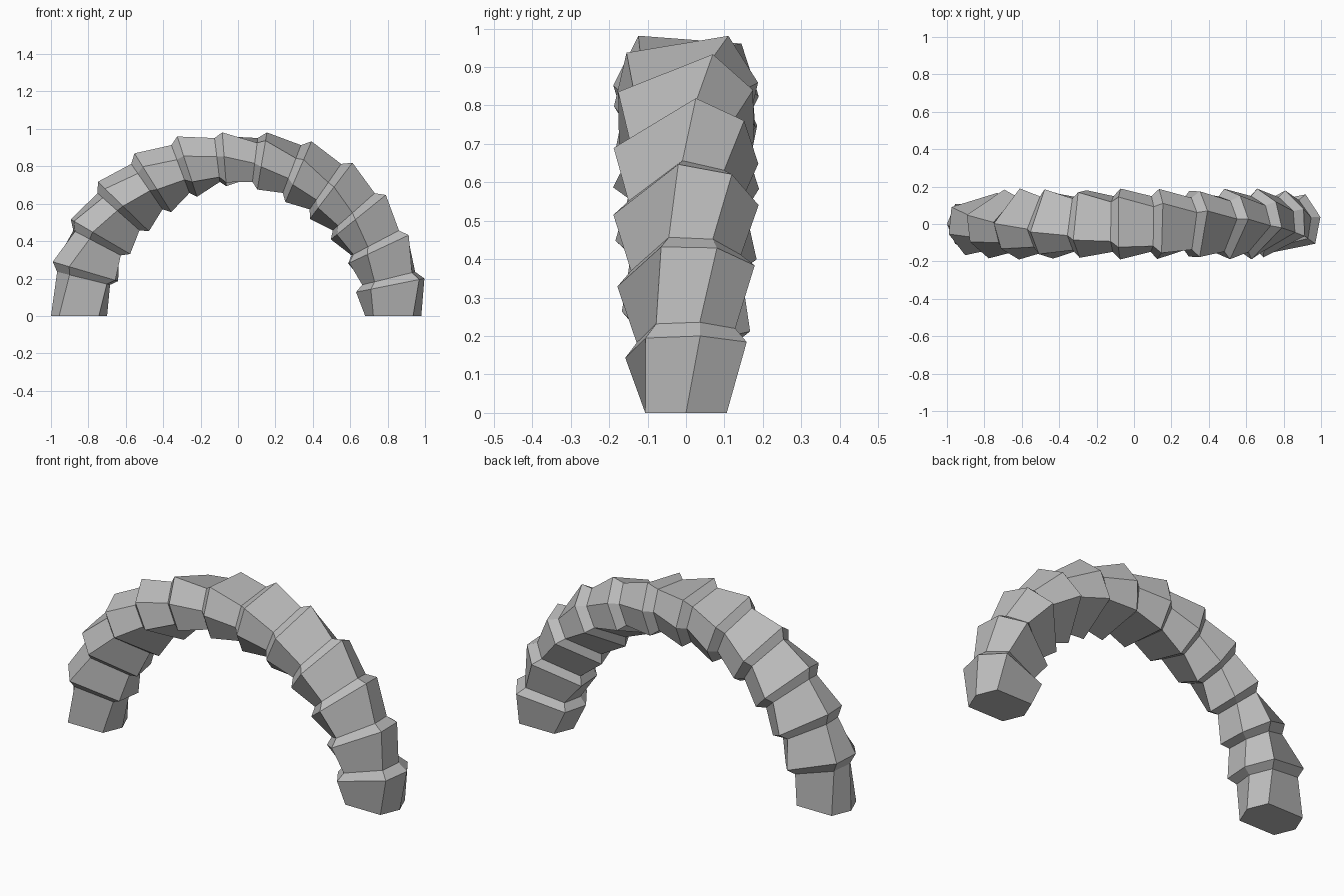
import bpy
import bmesh
from math import sin, cos, pi, radians

cube = bpy.data.objects.get("Cube")
if cube:
    bpy.data.objects.remove(cube, do_unlink=True)

SEGMENTS = 13          # flared links along the half circle
ARCH_RADIUS = 0.84
CENTRE_X = -0.01
NARROW, WIDE = 0.15, 0.19
STEP = pi / SEGMENTS
LEDGE = radians(2.6)   # arc between a link's wide rim and the next narrow neck
SECTION = [radians(a) for a in (-45, 0, 45, 135, 180, 225)]

# Plain grey material
grey = bpy.data.materials.new("stone_grey")
grey.use_nodes = True
colour = (0.5, 0.5, 0.5, 1.0)
grey.diffuse_color = colour
grey.node_tree.nodes["Principled BSDF"].inputs["Base Color"].default_value = colour


def add_ring(bm, angle, size):
    """Six-sided ring across the arch, twisted by the same angle it has travelled."""
    ring = []
    for a in SECTION:
        reach = ARCH_RADIUS + size * cos(a + angle)
        ring.append(bm.verts.new((CENTRE_X + reach * cos(angle),
                                  size * sin(a + angle),
                                  reach * sin(angle))))
    return ring


# Rings: narrow foot, then a wide rim and a narrow neck for each link
bm = bmesh.new()
rings = [add_ring(bm, 0, NARROW)]
for k in range(1, SEGMENTS):
    rings.append(add_ring(bm, k * STEP - LEDGE, WIDE))
    rings.append(add_ring(bm, k * STEP, NARROW))
rings.append(add_ring(bm, pi, NARROW))

# Skin between rings and closed feet
sides = len(SECTION)
for low, high in zip(rings, rings[1:]):
    for i in range(sides):
        j = (i + 1) % sides
        bm.faces.new((low[i], low[j], high[j], high[i]))
bm.faces.new(rings[0])
bm.faces.new(rings[-1])
bmesh.ops.recalc_face_normals(bm, faces=bm.faces)

mesh = bpy.data.meshes.new("twisted_arch")
bm.to_mesh(mesh)
bm.free()
mesh.materials.append(grey)
arch = bpy.data.objects.new("twisted_arch", mesh)
bpy.context.collection.objects.link(arch)
